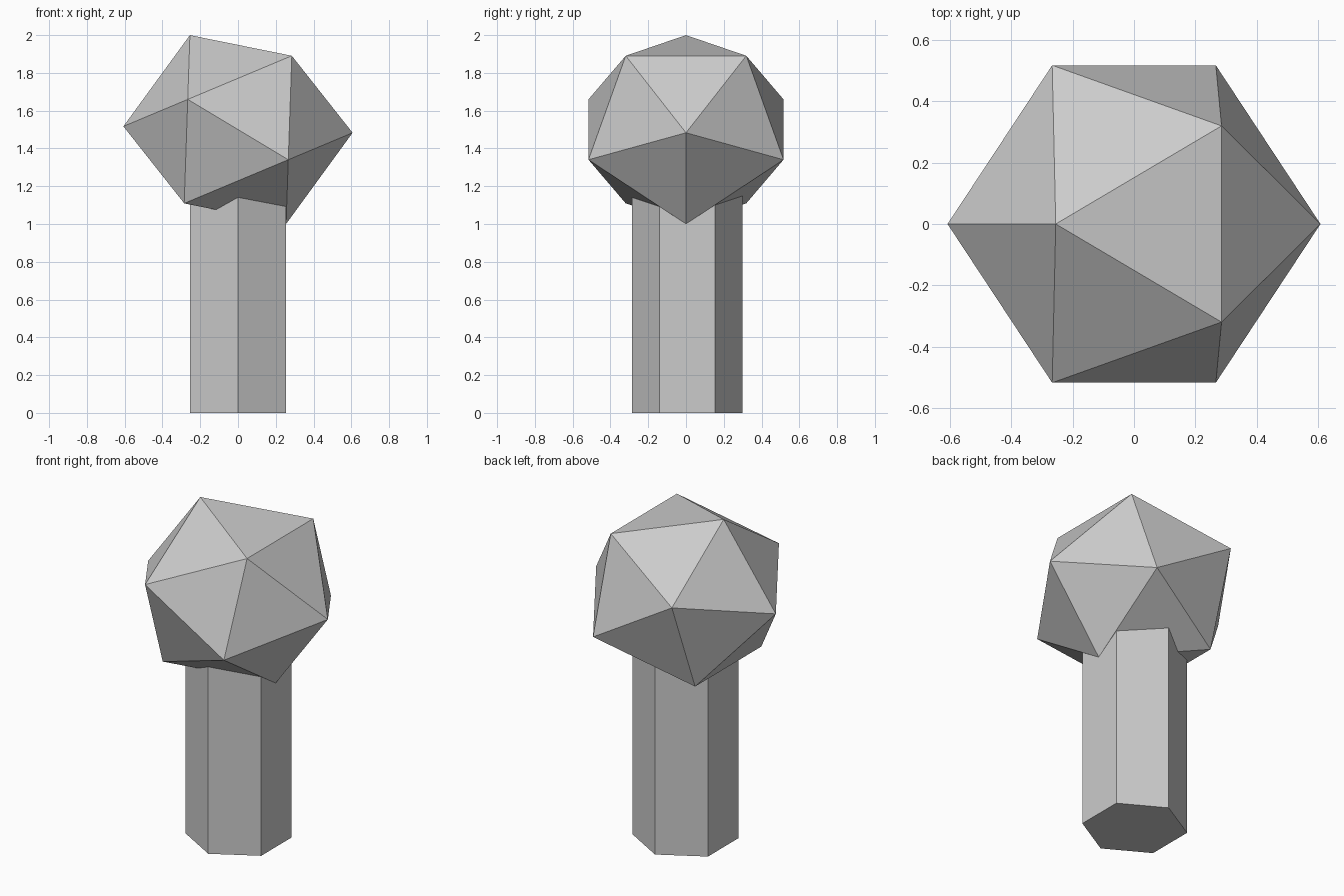
import bpy, math
from mathutils import Matrix

if "Cube" in bpy.data.objects:
    bpy.data.objects.remove(bpy.data.objects["Cube"])

# Hexagonal handle, its top end buried in the head
bpy.ops.mesh.primitive_cylinder_add(vertices=6, radius=0.293, depth=1.3,
                                    location=(0, 0.006, 0.65))
handle = bpy.context.object
handle.name = "handle"
handle.data.transform(Matrix.Diagonal((1.006, 1, 1, 1)))

# Tilted icosahedron head, flattened slightly along world z
bpy.ops.mesh.primitive_ico_sphere_add(subdivisions=1, radius=0.607)
head = bpy.context.object
head.name = "head"
turn = Matrix.Rotation(math.pi, 4, 'Z')
tilt = Matrix.Rotation(math.radians(-24.8), 4, 'Y')
squash = Matrix.Diagonal((1, 1, 0.907, 1))
head.data.transform(squash @ tilt @ turn)
head.location = (0, 0, 1.5)
